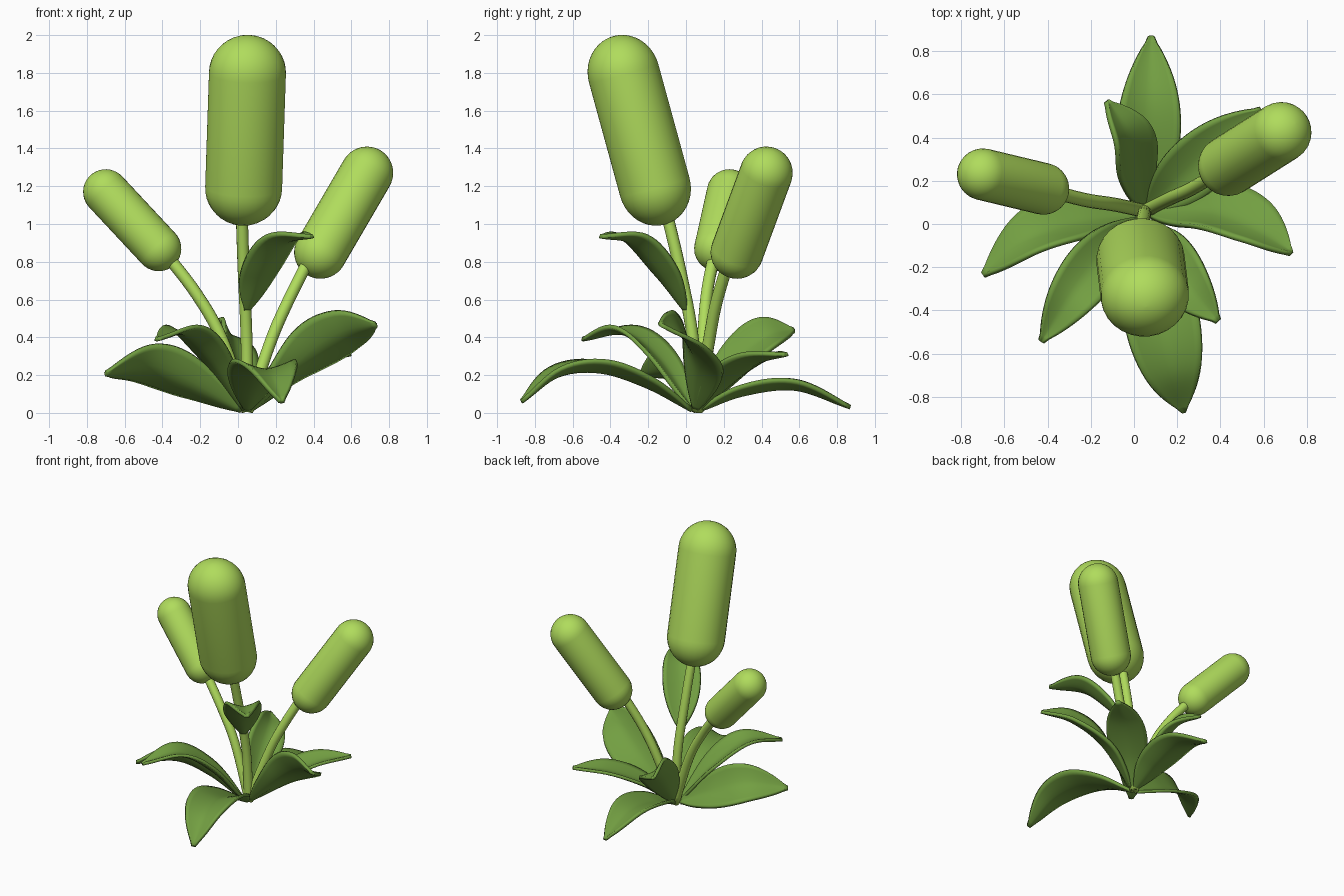
import bpy, bmesh, math
from mathutils import Vector

if "Cube" in bpy.data.objects:
    bpy.data.objects.remove(bpy.data.objects["Cube"])

UP = Vector((0, 0, 1))


def material(name, rgb):
    m = bpy.data.materials.new(name)
    m.diffuse_color = (*rgb, 1)
    m.use_nodes = True
    m.node_tree.nodes["Principled BSDF"].inputs["Base Color"].default_value = m.diffuse_color
    return m


LIGHT = material("light green", (0.434, 0.716, 0.108))
DARK = material("leaf green", (0.17, 0.345, 0.054))


def spline(pts, n):
    """Catmull-Rom samples through pts, as (position, tangent)."""
    p = [Vector(q) for q in pts]
    p = [2 * p[0] - p[1]] + p + [2 * p[-1] - p[-2]]
    pos = []
    for i in range(n + 1):
        f = i / n * (len(p) - 3)
        k = min(int(f), len(p) - 4)
        u = f - k
        a, b, c, d = p[k:k + 4]
        pos.append(0.5 * (2 * b + (c - a) * u + (2 * a - 5 * b + 4 * c - d) * u ** 2
                          + (3 * b - a - 3 * c + d) * u ** 3))
    return [(q, (pos[min(i + 1, n)] - pos[max(i - 1, 0)]).normalized())
            for i, q in enumerate(pos)]


def frame(t):
    s = t.cross(UP).normalized()
    return s, s.cross(t)


def finish(name, bm, mat):
    bmesh.ops.recalc_face_normals(bm, faces=bm.faces)
    me = bpy.data.meshes.new(name)
    bm.to_mesh(me)
    bm.free()
    me.materials.append(mat)
    for f in me.polygons:
        f.use_smooth = True
    ob = bpy.data.objects.new(name, me)
    bpy.context.collection.objects.link(ob)
    return ob


def bridge(bm, rows, closed):
    for r0, r1 in zip(rows, rows[1:]):
        n = len(r0)
        for j in range(n if closed else n - 1):
            k = (j + 1) % n
            bm.faces.new((r0[j], r0[k], r1[k], r1[j]))


def loft(name, path, radii, mat, flat=1.0, seg=28):
    bm = bmesh.new()
    rows = []
    for (p, t), r in zip(path, radii):
        s, n = frame(t)
        rows.append([bm.verts.new(p + r * (s * math.cos(a) + n * flat * math.sin(a)))
                     for a in (2 * math.pi * j / seg for j in range(seg))])
    bridge(bm, rows, True)
    bm.faces.new(rows[0])
    bm.faces.new(rows[-1])
    return finish(name, bm, mat)


def capsule(name, a, b, r, flat=1.0):
    a, b = Vector(a), Vector(b)
    t = (b - a).normalized()
    path, radii = [], []
    for end, sgn in ((a, -1), (b, 1)):
        for i in range(11):
            ang = math.pi / 2 * (i / 10 if sgn > 0 else 1 - i / 10)
            path.append((end + t * sgn * r * math.sin(ang), t))
            radii.append(max(r * math.cos(ang), 0.004))
    loft(name, path, radii, LIGHT, flat)


def leaf(name, pts, half, roll=0, cup=0.32, n=28, m=10):
    bm = bmesh.new()
    rows = []
    for i, (p, t) in enumerate(spline(pts, n)):
        s, nn = frame(t)
        a = math.radians(roll)
        s, nn = s * math.cos(a) + nn * math.sin(a), nn * math.cos(a) - s * math.sin(a)
        w = max(half * math.sin(math.pi * i / n) ** 0.8, 0.012)
        rows.append([bm.verts.new(p + s * w * u + nn * cup * w * (abs(u) ** 1.5 - 0.3))
                     for u in (2 * j / m - 1 for j in range(m + 1))])
    bridge(bm, rows, False)
    ob = finish(name, bm, DARK)
    mod = ob.modifiers.new("thickness", 'SOLIDIFY')
    mod.thickness = 0.022
    mod.offset = 0


# Seed heads
capsule("tall_head", (0.03, -0.165, 1.195), (0.05, -0.33, 1.797), 0.205, 0.93)
capsule("right_head", (0.437, 0.27, 0.85), (0.682, 0.425, 1.27), 0.14)
capsule("left_head", (-0.42, 0.163, 0.87), (-0.70, 0.23, 1.17), 0.12)

# Stems
for name, pts in {
    "tall_stem": [(0.05, 0.06, 0.01), (0.045, 0.035, 0.4), (0.03, -0.03, 0.75), (0.02, -0.1, 1.05)],
    "right_stem": [(0.05, 0.06, 0.01), (0.17, 0.12, 0.37), (0.26, 0.16, 0.58), (0.38, 0.23, 0.82)],
    "left_stem": [(0.05, 0.06, 0.01), (-0.09, 0.09, 0.4), (-0.22, 0.11, 0.63), (-0.38, 0.15, 0.84)],
}.items():
    path = spline(pts, 18)
    loft(name, path, [0.032] * len(path), LIGHT, seg=14)

# Leaves: midline, half width, roll about the midline
leaf("back_leaf", [(0.05, 0.07, 0.015), (0.06, 0.3, 0.11), (0.075, 0.58, 0.14), (0.08, 0.87, 0.03)], 0.145)
leaf("back_left_leaf", [(0.05, 0.07, 0.02), (0.01, 0.25, 0.25), (-0.03, 0.42, 0.41), (-0.125, 0.57, 0.44)], 0.13, -40)
leaf("back_right_leaf", [(0.06, 0.06, 0.015), (0.21, 0.2, 0.17), (0.4, 0.37, 0.28), (0.59, 0.53, 0.31)], 0.135)
leaf("right_leaf", [(0.06, 0.05, 0.015), (0.33, 0.07, 0.27), (0.55, -0.01, 0.42), (0.73, -0.135, 0.47)], 0.165, 42)
leaf("front_leaf", [(0.05, 0.03, 0.015), (0.085, -0.2, 0.15), (0.13, -0.45, 0.235), (0.18, -0.68, 0.21),
                    (0.23, -0.87, 0.06)], 0.17)
leaf("front_left_leaf", [(0.03, 0.03, 0.02), (-0.13, -0.13, 0.28), (-0.28, -0.32, 0.43), (-0.43, -0.545, 0.39)], 0.125)
leaf("left_leaf", [(0.02, 0.04, 0.015), (-0.25, 0.02, 0.16), (-0.48, -0.06, 0.245), (-0.70, -0.235, 0.21)], 0.155, -44)
leaf("stem_leaf", [(0.045, 0.0, 0.54), (0.12, -0.12, 0.73), (0.24, -0.28, 0.91), (0.39, -0.45, 0.935)], 0.13)
